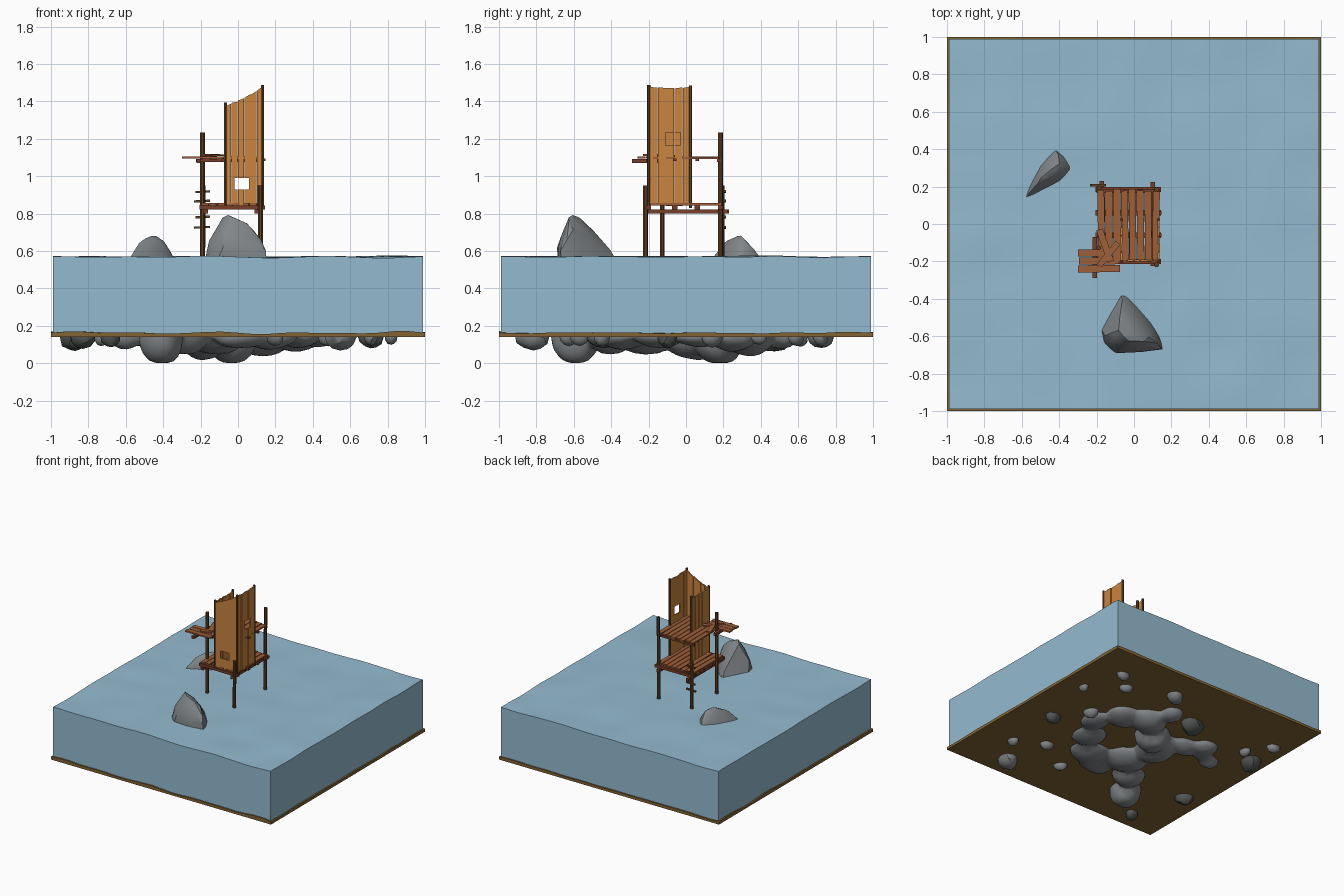
import bpy, bmesh, math, random
from mathutils import Vector, Matrix, noise

if "Cube" in bpy.data.objects:
    bpy.data.objects.remove(bpy.data.objects["Cube"])

random.seed(4)


def material(name, r, g, b):
    lin = [((c / 255 + 0.055) / 1.055) ** 2.4 for c in (r, g, b)]
    m = bpy.data.materials.new(name)
    m.diffuse_color = (*lin, 1)
    m.use_nodes = True
    m.node_tree.nodes["Principled BSDF"].inputs["Base Color"].default_value = m.diffuse_color
    return m


WATER = material("water blue", 148, 187, 208)
SAND = material("sand brown", 130, 100, 52)
GREY = material("rock grey", 130, 134, 137)
DARK = material("rock dark grey", 84, 88, 87)
ORANGE = material("wall wood orange", 202, 131, 62)
BROWN = material("deck wood brown", 158, 95, 58)
RED = material("beam wood red brown", 120, 62, 40)
POST = material("post wood dark brown", 98, 66, 36)


def finish(bm, name, mat, angle=None):
    bmesh.ops.recalc_face_normals(bm, faces=bm.faces)
    me = bpy.data.meshes.new(name)
    bm.to_mesh(me)
    bm.free()
    me.materials.append(mat)
    if angle:
        me.shade_smooth()
        me.set_sharp_from_angle(angle=math.radians(angle))
    ob = bpy.data.objects.new(name, me)
    bpy.context.collection.objects.link(ob)
    return ob


def bar(bm, p0, p1, w, h, sides=0):
    """Box (w wide, h high) or round pole of diameter w between two points."""
    p0, p1 = Vector(p0), Vector(p1)
    d = p1 - p0
    rot = d.to_track_quat('X', 'Z').to_matrix().to_4x4()
    mat = Matrix.Translation((p0 + p1) / 2) @ rot
    if sides:
        mat = mat @ Matrix.Rotation(math.pi / 2, 4, 'Y')
        bmesh.ops.create_cone(bm, cap_ends=True, segments=sides, radius1=w / 2,
                              radius2=w / 2, depth=d.length, matrix=mat)
    else:
        bmesh.ops.create_cube(bm, size=1, matrix=mat @ Matrix.Diagonal((d.length, w, h, 1)))


def slab(name, half, zbot, top, n, mat):
    """Square block with a wavy top."""
    bm = bmesh.new()
    bmesh.ops.create_grid(bm, x_segments=n, y_segments=n, size=half)
    rim = [e for e in bm.edges if e.is_boundary]
    for v in bm.verts:
        v.co.z = top(v.co.x, v.co.y)
    ext = bmesh.ops.extrude_edge_only(bm, edges=rim)["geom"]
    for v in ext:
        if isinstance(v, bmesh.types.BMVert):
            v.co.z = zbot
    bmesh.ops.holes_fill(bm, edges=[e for e in bm.edges if e.is_boundary], sides=0)
    return finish(bm, name, mat, 40)


# Seabed and water
slab("seabed", 1.0, 0.14, lambda x, y: 0.163 + 0.014 * noise.noise((x * 4, y * 4, 3)), 24, SAND)
slab("water", 0.988, 0.15, lambda x, y: 0.569 + 0.010 * noise.noise((x * 3.2, y * 3.2, 8)), 40, WATER)


# Rocks that rise out of the water
def hull_rock(name, pts, cuts=1):
    bm = bmesh.new()
    for p in pts:
        bm.verts.new(p)
    res = bmesh.ops.convex_hull(bm, input=bm.verts)
    junk = [g for g in res["geom_interior"] if isinstance(g, bmesh.types.BMVert)]
    bmesh.ops.delete(bm, geom=junk, context='VERTS')
    bmesh.ops.subdivide_edges(bm, edges=bm.edges, cuts=cuts, use_grid_fill=True)
    bmesh.ops.triangulate(bm, faces=bm.faces)
    bmesh.ops.smooth_vert(bm, verts=bm.verts, factor=0.35, use_axis_x=True,
                          use_axis_y=True, use_axis_z=True)
    for v in bm.verts:
        v.co += noise.noise_vector(v.co * 9) * 0.008
    finish(bm, name, GREY, 28)


hull_rock("front_rock_spire", [
    (-.05, -.61, .815), (-.08, -.58, .80), (0, -.63, .77), (.09, -.62, .735), (-.07, -.5, .71),
    (.17, -.68, .60), (.18, -.67, .45), (-.16, -.68, .45), (-.20, -.55, .5), (-.1, -.70, .62),
    (-.09, -.32, .45), (-.03, -.32, .45), (-.06, -.38, .60), (.12, -.5, .45), (-.16, -.6, .66)])
hull_rock("left_rock_spire", [
    (-.44, .29, .69), (-.50, .24, .685), (-.40, .32, .67), (-.39, .26, .65), (-.53, .2, .655),
    (-.61, .11, .54), (-.56, .12, .45), (-.60, .2, .45), (-.50, .38, .45), (-.42, .42, .55),
    (-.34, .40, .45), (-.32, .31, .53), (-.38, .20, .45)])

# Large rock under the seabed: a ring with arms, merged from blobs (x, y, rx, ry, depth)
blobs = [(.43, .06, .11, .13, .06), (.32, -.14, .13, .14, .06), (.15, -.33, .17, .14, .07),
         (.02, -.42, .14, .12, .07), (-.12, -.22, .17, .16, .10), (-.17, .06, .14, .18, .13),
         (-.03, .18, .13, .14, .16), (.14, .33, .16, .14, .11), (.32, .25, .13, .13, .09),
         (-.28, -.4, .13, .13, .10), (-.41, -.59, .12, .13, .155), (-.33, .2, .13, .10, .08),
         (-.46, .27, .11, .11, .07), (-.6, .15, .09, .07, .07), (-.5, .2, .1, .08, .06),
         (.05, .5, .09, .1, .07)]
bm = bmesh.new()
for x, y, rx, ry, d in blobs:
    bmesh.ops.create_icosphere(bm, subdivisions=3, radius=1, matrix=Matrix.Translation((x, y, .145))
                               @ Matrix.Diagonal((rx, ry, d, 1)))
for v in bm.verts:
    v.co += noise.noise_vector(v.co * 7) * 0.012
    v.co.z = max(v.co.z, 0.001)
ob = finish(bm, "underside_rock", GREY)
m = ob.modifiers.new("merge", 'REMESH')
m.mode, m.voxel_size, m.use_smooth_shade = 'VOXEL', 0.018, True
m = ob.modifiers.new("soften", 'SMOOTH')
m.factor, m.iterations = 0.5, 3
m = ob.modifiers.new("facet", 'DECIMATE')
m.ratio = 0.25

# Small stones set in the underside (x, y, radius, dark)
stones = [(.71, .72, .05, 0), (.82, .39, .04, 0), (.57, .59, .05, 0), (.20, .72, .07, 0),
          (.54, .14, .055, 0), (.71, -.1, .065, 1), (.71, -.57, .045, 0), (.48, -.45, .05, 0),
          (.55, -.82, .09, 0), (.2, -.63, .05, 0), (-.17, .48, .10, 1), (-.73, .43, .045, 0),
          (-.86, .61, .05, 0), (-.87, .33, .09, 1), (-.83, -.4, .07, 1), (-.68, -.84, .055, 1)]
for i, (x, y, r, dark) in enumerate(stones):
    bm = bmesh.new()
    bmesh.ops.create_icosphere(bm, subdivisions=2, radius=1, matrix=Matrix.Translation((x, y, .14))
                               @ Matrix.Rotation(i * 1.3, 4, 'Z') @ Matrix.Diagonal((r * 1.1, r * .85, .02 + r * .6, 1)))
    for v in bm.verts:
        v.co += noise.noise_vector(v.co * 14) * r * 0.15
    finish(bm, f"underside_stone_{i + 1}", DARK if dark else GREY, 30)

# Four stilts reaching the seabed
for name, x, y, z in [("front_right", .118, -.218, .95), ("front_left", -.192, -.128, 1.235),
                      ("back_left", -.19, .192, .95), ("back_right", .118, .184, 1.235)]:
    bm = bmesh.new()
    bar(bm, (x, y, .16), (x + .003, y, z), .027, .027, 7)
    finish(bm, name + "_stilt", POST, 40)

# Ladder rungs on the back left stilt
bm = bmesh.new()
for i, z in enumerate((.725, .78, .865, .915)):
    bar(bm, (-.235 + .008 * (i % 2), .208, z), (-.15, .208, z + .004), .014, .012)
finish(bm, "ladder_rungs", POST)

# Lower deck: beams, joists and planks
bm = bmesh.new()
for x, y in ((-.172, .012), (.1, 0)):
    bar(bm, (x, -.225, .812), (x, .225 + y / 3, .812), .024, .022)
for y in (-.2, -.06, .06, .185):
    bar(bm, (-.205, y, .834), (.145, y, .832), .028, .022)
finish(bm, "lower_deck_beams", RED)


def deck(name, z, count, t):
    bm = bmesh.new()
    w = .335 / count
    for i in range(count):
        x = -.196 + w * (i + .5)
        j = random.uniform(-.004, .004)
        bar(bm, (x + j, -.195 + random.uniform(-.01, .008), z),
            (x - j, .183 + random.uniform(-.01, .006), z + j / 2), w - .005, t)
    finish(bm, name, BROWN)


deck("lower_deck_planks", .85, 8, .012)
deck("upper_deck_planks", 1.098, 8, .011)

# Upper deck supports
bm = bmesh.new()
bar(bm, (-.21, -.288, 1.082), (-.21, -.07, 1.082), .022, .022)
bar(bm, (-.225, -.2, 1.084), (-.085, -.2, 1.084), .022, .018)
bar(bm, (-.2, .175, 1.084), (.14, .175, 1.084), .018, .016)
for y in (-.06, .06):
    bar(bm, (.12, y, 1.087), (.148, y, 1.087), .02, .014)
finish(bm, "upper_deck_beams", RED)

# Jetty planks jutting out to the left, with loose boards across
bm = bmesh.new()
for i, (x0, x1) in enumerate(((-.3, -.075), (-.295, -.08), (-.3, -.13))):
    y = -.24 + .042 * i
    bar(bm, (x0, y, 1.099), (x1, y + .002, 1.1), .038, .011)
bar(bm, (-.185, -.03, 1.109), (-.125, -.2, 1.112), .036, .01)
bar(bm, (-.185, -.22, 1.114), (-.085, -.10, 1.112), .032, .01)
finish(bm, "jetty_planks", BROWN)


# Tower walls: upright planks along a line, with an optional window (a0, a1, z0, z1)
def wall(name, axis, pos, a0, a1, count, top, window=None, t=.010):
    bm = bmesh.new()
    w = (a1 - a0) / count

    def piece(a, b, z0, z1a, z1b, off):
        if b - a < .002:
            return
        vs = []
        for s in (-t / 2, t / 2):
            for u, z in ((a, z0), (b, z0), (b, z1b), (a, z1a)):
                p = (u, pos + s + off, z) if axis == 'x' else (pos + s + off, u, z)
                vs.append(bm.verts.new(p))
        for f in ((0, 1, 2, 3), (4, 5, 6, 7), (0, 1, 5, 4), (1, 2, 6, 5), (2, 3, 7, 6), (3, 0, 4, 7)):
            bm.faces.new([vs[k] for k in f])

    for i in range(count):
        a, b = a0 + w * i + .001, a0 + w * (i + 1) - .001
        off = random.uniform(-.003, .003)
        zb = .852 + random.uniform(-.012, .006)
        ta, tb = top(a) + random.uniform(-.006, .004), top(b) + random.uniform(-.006, .004)
        if window and a < window[1] and b > window[0]:
            wa, wb, z0, z1 = max(a, window[0]), min(b, window[1]), window[2], window[3]
            piece(a, b, zb, z0, z0, off)
            piece(a, b, z1, ta, tb, off)
            piece(a, wa, z0, z1, z1, off)
            piece(wb, b, z0, z1, z1, off)
        else:
            piece(a, b, zb, ta, tb, off)
    finish(bm, name, ORANGE)


wall("front_wall", 'x', -.195, -.07, .135, 6,
     lambda x: 1.375 + .35 * (x + .07) + .9 * (x + .07) ** 2, (-.02, .06, .93, .99))
wall("right_wall", 'y', .132, -.195, .026, 5,
     lambda y: 1.468 + 1.2 * (y + .085) ** 2, (-.11, -.03, 1.165, 1.235))
wall("left_wall", 'y', -.066, -.195, .026, 5, lambda y: 1.378 + .6 * (y + .085) ** 2)

# Corner poles of the tower
bm = bmesh.new()
for x, y, z in ((-.066, -.2, 1.395), (.132, -.2, 1.488), (-.066, .024, 1.395), (.132, .024, 1.485)):
    bar(bm, (x, y, .83), (x, y, z), .018, .018, 6)
finish(bm, "tower_corner_poles", POST, 40)
